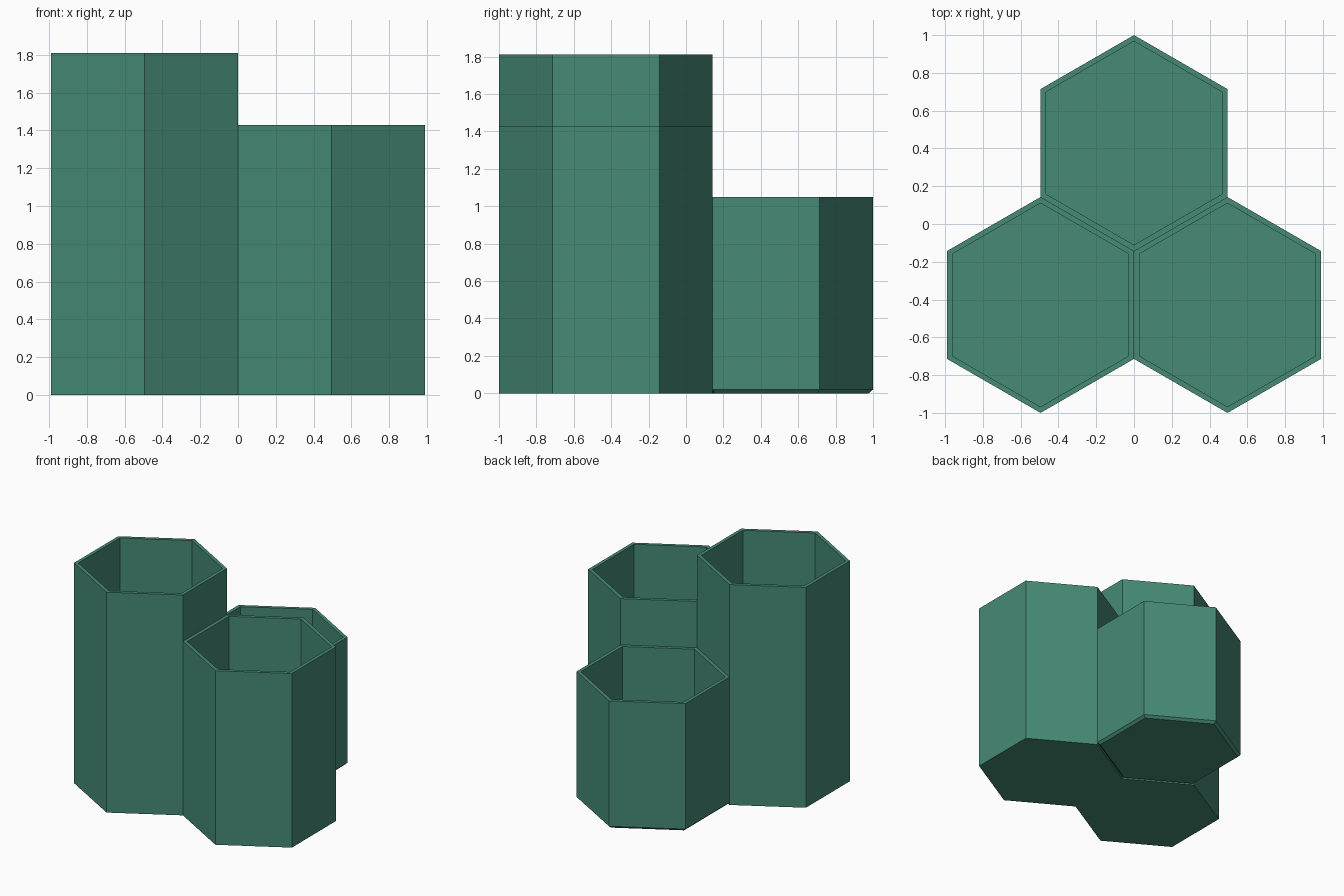
import bpy, bmesh, math

cube = bpy.data.objects.get("Cube")
if cube:
    bpy.data.objects.remove(cube, do_unlink=True)

green = bpy.data.materials.new("muted_green")
green.use_nodes = True
color = (0.061, 0.254, 0.181, 1)
green.diffuse_color = color
green.node_tree.nodes["Principled BSDF"].inputs["Base Color"].default_value = color

R = 2 / 3.5                       # hexagon corner radius
APOTHEM = R * math.cos(math.pi / 6)
WALL = 0.028
R_IN = R - WALL / math.cos(math.pi / 6)
FLOOR = 0.03


def hex_cup(name, x, y, height, chamfer=0):
    """Open hexagonal tube with a floor, lofted from hexagon rings."""
    rings = [(R - chamfer / math.cos(math.pi / 6), 0)]
    if chamfer:
        rings.append((R, chamfer))
    rings += [(R, height), (R_IN, height), (R_IN, FLOOR)]

    bm = bmesh.new()
    loops = []
    for radius, z in rings:
        angles = [math.radians(30 + 60 * i) for i in range(6)]
        loops.append([bm.verts.new((radius * math.cos(a), radius * math.sin(a), z))
                      for a in angles])
    for low, high in zip(loops, loops[1:]):
        for i in range(6):
            j = (i + 1) % 6
            bm.faces.new((low[i], low[j], high[j], high[i]))
    bm.faces.new(loops[0][::-1])  # underside
    bm.faces.new(loops[-1])       # inner floor
    bmesh.ops.recalc_face_normals(bm, faces=bm.faces)

    mesh = bpy.data.meshes.new(name)
    bm.to_mesh(mesh)
    bm.free()
    mesh.materials.append(green)
    cup = bpy.data.objects.new(name, mesh)
    cup.location = (x, y, 0)
    bpy.context.collection.objects.link(cup)
    return cup


# Three cups nested like honeycomb cells, stepping down in height
ROW = 0.75 * R
hex_cup("tall_cup", -APOTHEM, -ROW, 1.81)
hex_cup("middle_cup", APOTHEM, -ROW, 1.43)
hex_cup("short_cup", 0, ROW, 1.05, chamfer=0.02)
